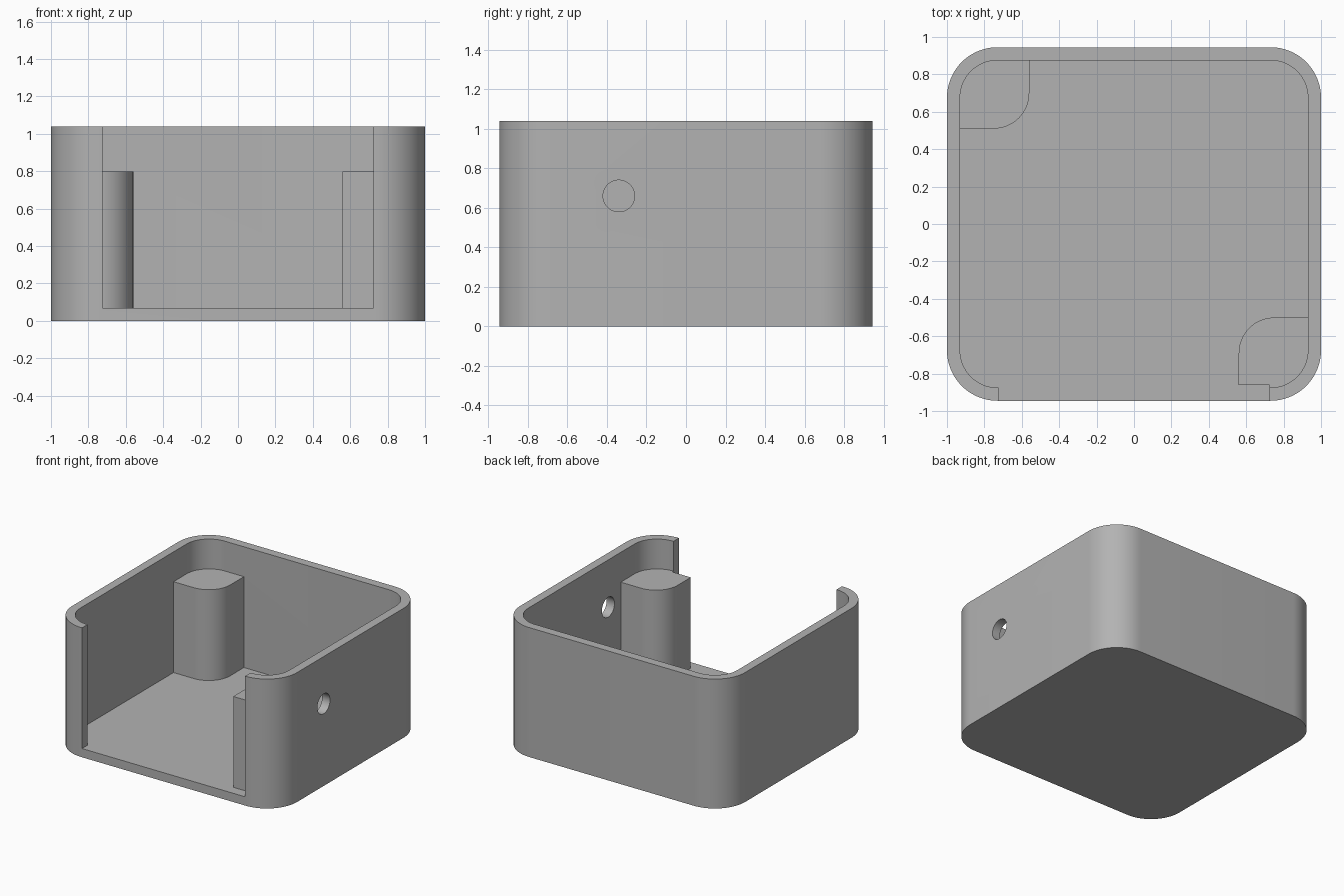
import bpy, bmesh
from math import sin, cos, pi

cube = bpy.data.objects.get("Cube")
if cube:
    bpy.data.objects.remove(cube, do_unlink=True)

HX, HY, HEIGHT = 1.0, 0.945, 1.04
WALL, FLOOR, RADIUS = 0.07, 0.07, 0.27
POST_TOP, OPENING = 0.8, 0.725

grey = bpy.data.materials.new("grey plastic")
grey.use_nodes = True
colour = (0.45, 0.45, 0.45, 1)
grey.diffuse_color = colour
grey.node_tree.nodes["Principled BSDF"].inputs["Base Color"].default_value = colour


def prism(name, x0, x1, y0, y1, z0, z1, radii, steps=20):
    """Upright block; radii run from the +x +y corner counter-clockwise."""
    bm = bmesh.new()
    corners = [(x1, y1, -1, -1), (x0, y1, 1, -1), (x0, y0, 1, 1), (x1, y0, -1, 1)]
    verts = []
    for i, ((x, y, sx, sy), r) in enumerate(zip(corners, radii)):
        n = steps if r else 0
        for k in range(n + 1):
            a = (i + k / max(n, 1)) * pi / 2
            verts.append(bm.verts.new((x + sx * r + r * cos(a), y + sy * r + r * sin(a), z0)))
    base = bm.faces.new(verts)
    top = bmesh.ops.extrude_face_region(bm, geom=[base])["geom"]
    bmesh.ops.translate(bm, vec=(0, 0, z1 - z0),
                        verts=[v for v in top if isinstance(v, bmesh.types.BMVert)])
    bmesh.ops.recalc_face_normals(bm, faces=bm.faces)
    mesh = bpy.data.meshes.new(name)
    bm.to_mesh(mesh)
    bm.free()
    mesh.materials.append(grey)
    obj = bpy.data.objects.new(name, mesh)
    bpy.context.collection.objects.link(obj)
    return obj


def combine(target, other, operation):
    """Apply a boolean and discard the helper."""
    mod = target.modifiers.new("combine", "BOOLEAN")
    mod.object, mod.operation, mod.solver = other, operation, "EXACT"
    bpy.context.view_layer.objects.active = target
    bpy.ops.object.modifier_apply(modifier=mod.name)
    bpy.data.objects.remove(other, do_unlink=True)


# Rounded tray with a hollow interior
body = prism("enclosure", -HX, HX, -HY, HY, 0, HEIGHT, [RADIUS] * 4)
ix, iy = HX - WALL, HY - WALL
combine(body, prism("cavity", -ix, ix, -iy, iy, FLOOR, HEIGHT + 0.2,
                    [RADIUS - WALL] * 4), "DIFFERENCE")

# Corner posts, set slightly into the walls and floor
bite, r_in, r_out = 0.02, 0.19, 0.22
combine(body, prism("back_post", -ix - bite, -0.56, 0.51, iy + bite, FLOOR - bite, POST_TOP,
                    [0, r_out, 0, r_in]), "UNION")
combine(body, prism("front_post", 0.56, ix + bite, -iy - bite, -0.5, FLOOR - bite, POST_TOP,
                    [0, r_in, 0, r_out]), "UNION")

# Front opening, which also trims the front post
combine(body, prism("opening", -OPENING, OPENING, -HY - 0.2, -0.86, FLOOR, HEIGHT + 0.2,
                    [0] * 4), "DIFFERENCE")

# Round cable hole through the left wall
bpy.ops.mesh.primitive_cylinder_add(vertices=48, radius=0.08, depth=0.3,
                                    location=(HX, -0.34, 0.66), rotation=(0, pi / 2, 0))
drill = bpy.context.object
drill.data.materials.append(grey)
combine(body, drill, "DIFFERENCE")

bpy.ops.object.select_all(action="DESELECT")
body.select_set(True)
bpy.context.view_layer.objects.active = body
bpy.ops.object.shade_smooth_by_angle(angle=pi / 6)
